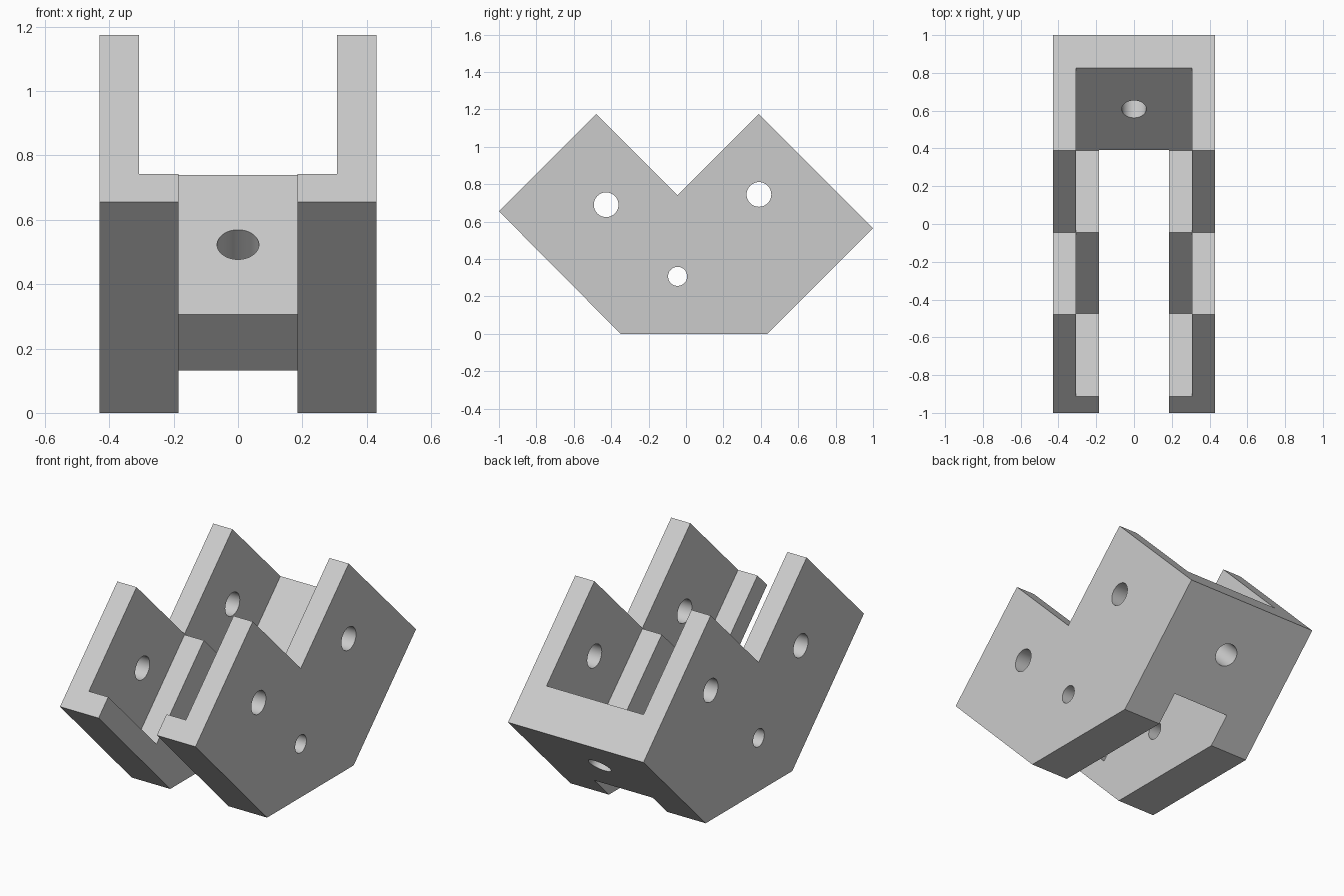
import bpy, bmesh, math
from mathutils import Matrix, Vector

cube = bpy.data.objects.get("Cube")
if cube:
    bpy.data.objects.remove(cube, do_unlink=True)

grey = bpy.data.materials.new("plain grey")
grey.use_nodes = True
grey.diffuse_color = (0.6, 0.6, 0.6, 1)
grey.node_tree.nodes["Principled BSDF"].inputs["Base Color"].default_value = (0.6, 0.6, 0.6, 1)


def add_object(name, bm):
    bmesh.ops.recalc_face_normals(bm, faces=bm.faces)
    mesh = bpy.data.meshes.new(name)
    bm.to_mesh(mesh)
    bm.free()
    mesh.materials.append(grey)
    obj = bpy.data.objects.new(name, mesh)
    bpy.context.collection.objects.link(obj)
    return obj


def prism(name, profile, half_width):
    """Extrude a (y, z) side profile evenly to both sides of x = 0."""
    bm = bmesh.new()
    face = bm.faces.new([bm.verts.new((-half_width, y, z)) for y, z in profile])
    out = bmesh.ops.extrude_face_region(bm, geom=[face])
    verts = [g for g in out["geom"] if isinstance(g, bmesh.types.BMVert)]
    bmesh.ops.translate(bm, verts=verts, vec=(2 * half_width, 0, 0))
    return add_object(name, bm)


def drill(name, center, axis, radius, length):
    turn = Vector(axis).to_track_quat("Z", "Y").to_matrix().to_4x4()
    bm = bmesh.new()
    bmesh.ops.create_cone(bm, cap_ends=True, segments=48, radius1=radius, radius2=radius,
                          depth=length, matrix=Matrix.Translation(center) @ turn)
    return add_object(name, bm)


# Solid body with a V notch between the two raised ends
body = prism("bracket_body", [(-1, 0.655), (-0.48, 1.175), (-0.045, 0.74), (0.39, 1.175),
                              (1, 0.565), (0.435, 0), (-0.35, 0)], 0.43)

cutters = [
    # W-shaped channel between the side walls
    prism("channel_cutter", [(-1.5, 1.33), (-0.475, 0.305), (-0.045, 0.736), (0.39, 0.305),
                             (1.4, 1.315), (1.4, 2), (-1.5, 2)], 0.308),
    # Slot between the ledges, leaving the rear web
    prism("slot_cutter", [(1.2, -0.502), (-0.9, 1.598), (-2, 1.598), (-2, -0.502)], 0.185),
    # Cross holes and the web hole
    drill("front_hole_cutter", (0, -0.427, 0.69), (1, 0, 0), 0.066, 2),
    drill("rear_hole_cutter", (0, 0.39, 0.745), (1, 0, 0), 0.066, 2),
    drill("lower_hole_cutter", (0, -0.045, 0.307), (1, 0, 0), 0.051, 2),
    drill("web_hole_cutter", (0, 0.695, 0.436), (0, -1, 1), 0.065, 0.6),
]

bpy.context.view_layer.objects.active = body
for cutter in cutters:
    mod = body.modifiers.new(cutter.name, "BOOLEAN")
    mod.operation = "DIFFERENCE"
    mod.solver = "EXACT"
    mod.object = cutter
    bpy.ops.object.modifier_apply(modifier=mod.name)
    bpy.data.objects.remove(cutter, do_unlink=True)

# Smooth bores, crisp edges
bpy.ops.object.select_all(action="DESELECT")
body.select_set(True)
bpy.ops.object.shade_smooth_by_angle(angle=math.radians(30))
